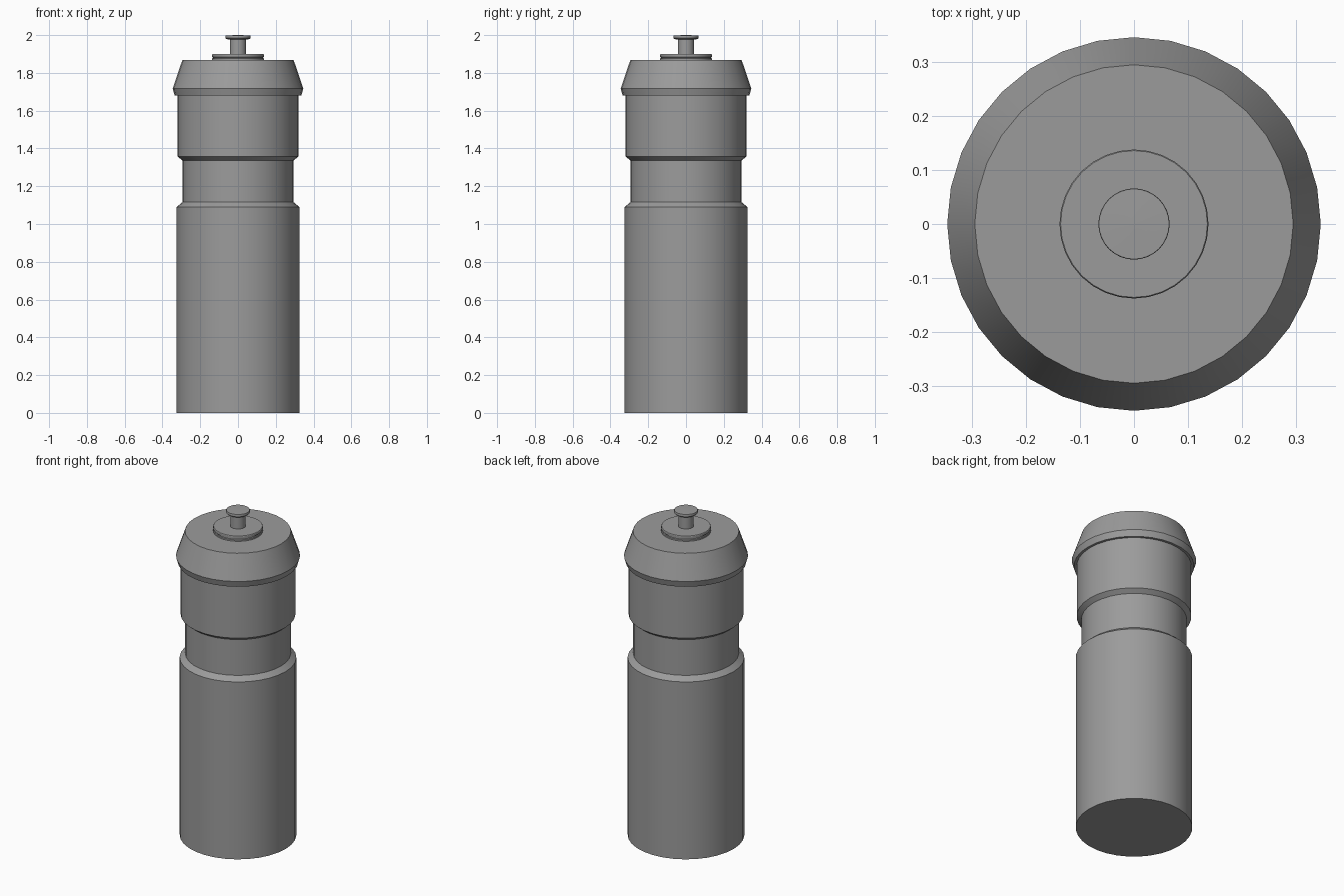
import bpy, math

if "Cube" in bpy.data.objects:
    bpy.data.objects.remove(bpy.data.objects["Cube"])

# Dark grey plastic shared by all parts
grey = bpy.data.materials.new("dark_grey_plastic")
grey.diffuse_color = (0.33, 0.33, 0.33, 1)
grey.use_nodes = True
grey.node_tree.nodes["Principled BSDF"].inputs["Base Color"].default_value = grey.diffuse_color


def lathe(name, profile, sides=32):
    """Spin a bottom-to-top (radius, z) profile around z and cap both ends."""
    verts, faces = [], []
    for r, z in profile:
        for i in range(sides):
            a = 2 * math.pi * i / sides
            verts.append((r * math.cos(a), r * math.sin(a), z))
    for k in range(len(profile) - 1):
        for i in range(sides):
            j = (i + 1) % sides
            faces.append((k * sides + i, k * sides + j,
                          (k + 1) * sides + j, (k + 1) * sides + i))
    faces.append(tuple(reversed(range(sides))))
    top = (len(profile) - 1) * sides
    faces.append(tuple(range(top, top + sides)))
    mesh = bpy.data.meshes.new(name)
    mesh.from_pydata(verts, [], faces)
    mesh.materials.append(grey)
    obj = bpy.data.objects.new(name, mesh)
    bpy.context.collection.objects.link(obj)
    bpy.ops.object.select_all(action='DESELECT')
    obj.select_set(True)
    bpy.context.view_layer.objects.active = obj
    bpy.ops.object.shade_smooth_by_angle(angle=math.radians(30))
    return obj


# Bottle with a chamfered grip waist
lathe("bottle_body", [(0.325, 0), (0.325, 1.09), (0.294, 1.116), (0.294, 1.336),
                      (0.32, 1.357), (0.32, 1.69)])

# Screw lid with a tapered side and a small lower bevel
lathe("lid", [(0.335, 1.68), (0.346, 1.717), (0.295, 1.867)])

# Collar disc under the spout, with a thin groove round its rim
lathe("spout_collar", [(0.138, 1.86), (0.138, 1.876), (0.133, 1.878), (0.133, 1.882),
                       (0.138, 1.884), (0.138, 1.896), (0.136, 1.899)])

# Pull spout: stem with a flared, slightly rounded knob
lathe("spout", [(0.043, 1.89), (0.043, 1.976), (0.062, 1.979), (0.066, 1.984),
                (0.066, 1.995), (0.065, 1.998), (0.01, 2.0)])
